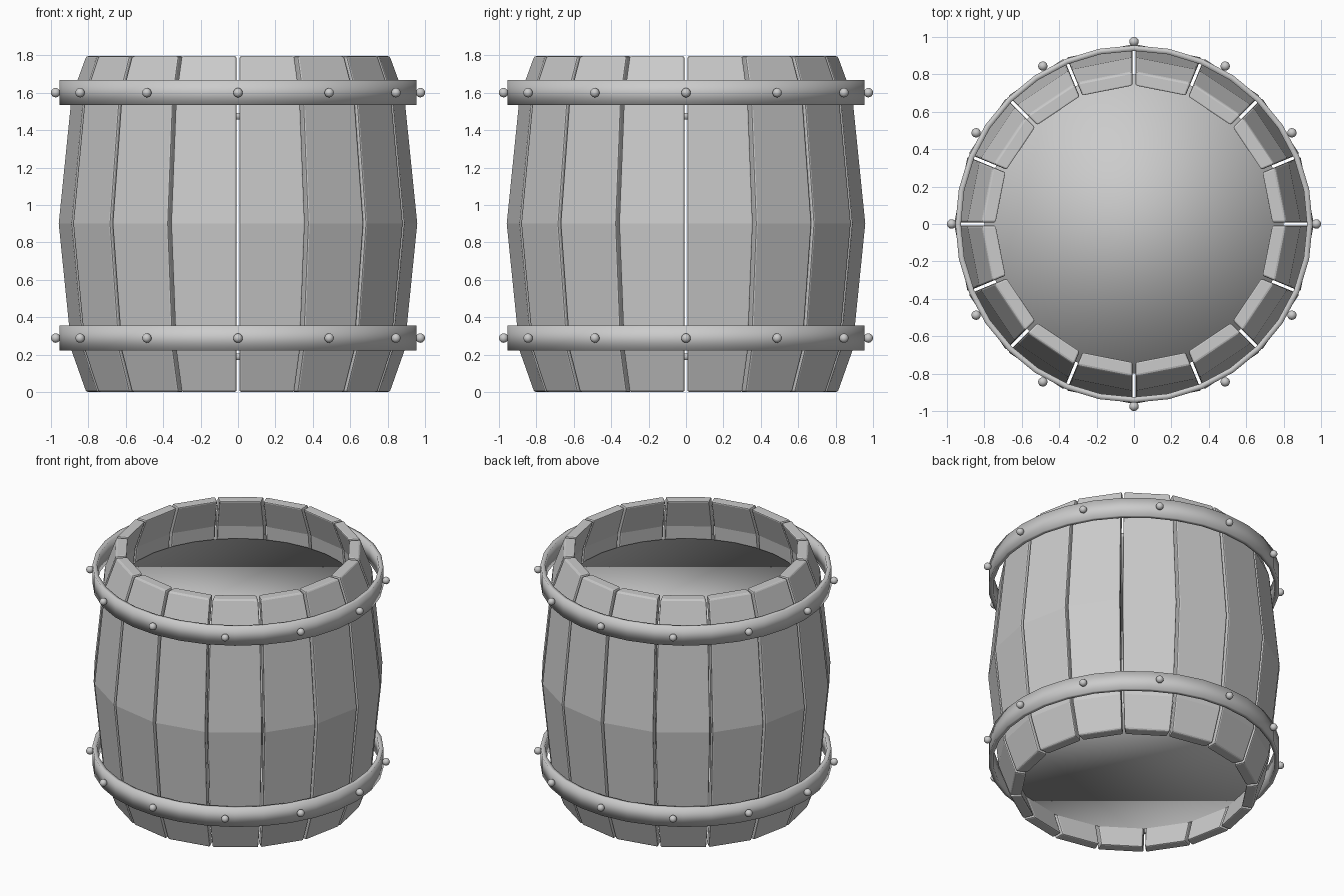
import bpy, bmesh, math
from mathutils import Matrix

cube = bpy.data.objects.get("Cube")
if cube:
    bpy.data.objects.remove(cube, do_unlink=True)

# One plain grey for the whole barrel
GREY = (0.6, 0.6, 0.6, 1.0)
grey = bpy.data.materials.new("plain_grey")
grey.use_nodes = True
grey.diffuse_color = GREY
grey.node_tree.nodes["Principled BSDF"].inputs["Base Color"].default_value = GREY

STAVES = 16
HALF = math.pi / STAVES
GAP = 0.008          # half the slit between staves
THICK = 0.075
PROFILE = [(0.0, 0.815), (0.22, 0.893), (0.9, 0.962), (1.58, 0.893), (1.795, 0.815)]


def finish(name, bm, smooth):
    bmesh.ops.recalc_face_normals(bm, faces=bm.faces)
    for f in bm.faces:
        f.smooth = smooth
    mesh = bpy.data.meshes.new(name)
    bm.to_mesh(mesh)
    bm.free()
    mesh.materials.append(grey)
    obj = bpy.data.objects.new(name, mesh)
    bpy.context.collection.objects.link(obj)
    return obj


def skin(bm, rings, closed=False):
    """Join equal rings of vertices with quads."""
    n = len(rings[0])
    pairs = list(zip(rings, rings[1:]))
    if closed:
        pairs.append((rings[-1], rings[0]))
    for a, b in pairs:
        for i in range(n):
            j = (i + 1) % n
            bm.faces.new((a[i], a[j], b[j], b[i]))


def make_stave(index):
    bm = bmesh.new()
    rings = []
    for z, r in PROFILE:
        outer = r * math.cos(HALF)
        inner = outer - THICK
        wo = outer * math.tan(HALF) - GAP
        wi = inner * math.tan(HALF) - GAP
        section = [(outer, -wo), (outer, wo), (inner, wi), (inner, -wi)]
        rings.append([bm.verts.new((x, y, z)) for x, y in section])
    skin(bm, rings)
    bm.faces.new(rings[0])
    bm.faces.new(rings[-1])
    # soften the long edges and the ends, leaving the bends crisp
    keep = [e for e in bm.edges
            if abs(e.verts[0].co.z - e.verts[1].co.z) > 0.01
            or e.verts[0].co.z in (rings[0][0].co.z, rings[-1][0].co.z)]
    bmesh.ops.bevel(bm, geom=keep, offset=0.01, segments=2, profile=0.5, affect='EDGES')
    bm.transform(Matrix.Rotation((2 * index + 1) * HALF, 4, 'Z'))
    finish(f"stave_{index + 1}", bm, False)


def make_hoop(name, z):
    bm = bmesh.new()
    section = [(0.955, -0.067), (0.955, 0.067), (0.925, 0.067), (0.925, -0.067)]
    rings = []
    for k in range(32):
        a = math.tau * k / 32
        rings.append([bm.verts.new((r * math.cos(a), r * math.sin(a), z + h))
                      for r, h in section])
    skin(bm, rings, closed=True)
    finish(name, bm, True)


def make_rivets(name, z):
    bm = bmesh.new()
    for k in range(12):
        place = Matrix.Rotation(math.tau * k / 12, 4, 'Z') @ Matrix.Translation((0.975, 0, z))
        bmesh.ops.create_uvsphere(bm, u_segments=16, v_segments=10, radius=0.025, matrix=place)
    finish(name, bm, True)


def make_lid(name, z):
    bm = bmesh.new()
    bmesh.ops.create_cone(bm, cap_ends=True, segments=32, radius1=0.8, radius2=0.8,
                          depth=0.035, matrix=Matrix.Translation((0, 0, z)))
    finish(name, bm, True)


for i in range(STAVES):
    make_stave(i)

for side, hoop_z, lid_z in (("lower", 0.288, 0.188), ("upper", 1.6, 1.475)):
    make_hoop(f"{side}_hoop", hoop_z)
    make_rivets(f"{side}_rivets", hoop_z)
    make_lid(f"{side}_lid", lid_z)
